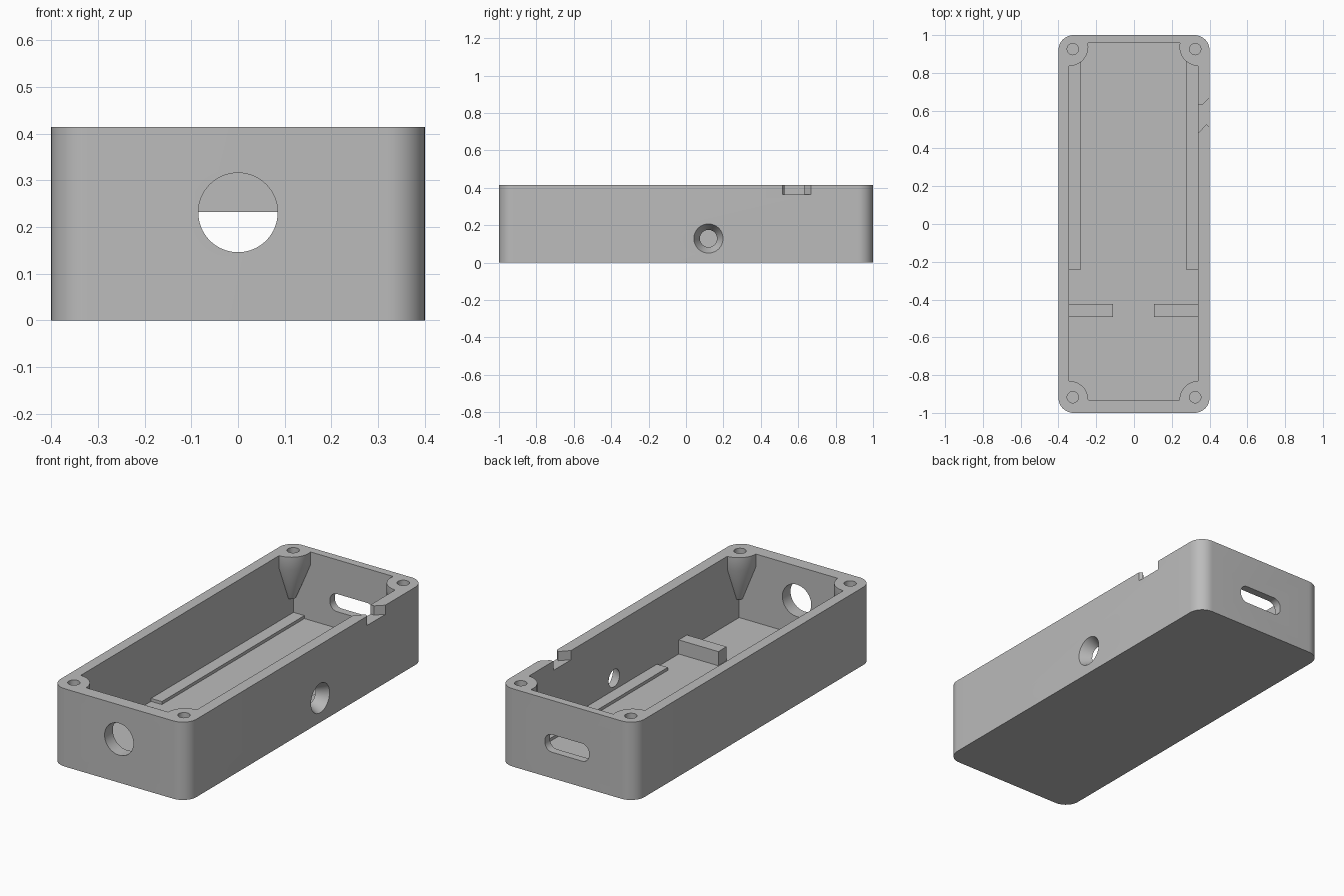
import bpy, bmesh, math
from mathutils import Matrix, Vector

if "Cube" in bpy.data.objects:
    bpy.data.objects.remove(bpy.data.objects["Cube"])

grey = bpy.data.materials.new("mid grey plastic")
grey.use_nodes = True
color = (0.5, 0.5, 0.5, 1)
grey.diffuse_color = color
grey.node_tree.nodes["Principled BSDF"].inputs["Base Color"].default_value = color

HEIGHT, FLOOR = 0.414, 0.05
LEFT, RIGHT, FRONT, BACK = -0.344, 0.339, -0.931, 0.958   # inner wall faces


def finish(name, bm):
    bmesh.ops.recalc_face_normals(bm, faces=bm.faces)
    mesh = bpy.data.meshes.new(name)
    bm.to_mesh(mesh)
    bm.free()
    mesh.materials.append(grey)
    obj = bpy.data.objects.new(name, mesh)
    bpy.context.collection.objects.link(obj)
    return obj


def prism(name, points, low, high, matrix=Matrix()):
    """Extrude a flat outline from low to high along local z."""
    bm = bmesh.new()
    face = bm.faces.new([bm.verts.new((x, y, low)) for x, y in points])
    side = bmesh.ops.extrude_face_region(bm, geom=[face])
    verts = [v for v in side["geom"] if isinstance(v, bmesh.types.BMVert)]
    bmesh.ops.translate(bm, verts=verts, vec=(0, 0, high - low))
    bm.transform(matrix)
    return finish(name, bm)


def box(name, x0, x1, y0, y1, z0, z1):
    return prism(name, [(x0, y0), (x1, y0), (x1, y1), (x0, y1)], z0, z1)


def rounded(width, height, radius, steps=12):
    """Outline of a rounded rectangle centred on the origin."""
    points = []
    for i, (sx, sy) in enumerate([(1, 1), (-1, 1), (-1, -1), (1, -1)]):
        for k in range(steps + 1):
            a = (i + k / steps) * math.pi / 2
            points.append((sx * (width / 2 - radius) + radius * math.cos(a),
                           sy * (height / 2 - radius) + radius * math.sin(a)))
    return points


def lathe(name, profile, matrix, steps=48):
    """Solid of revolution about local z from (radius, z) pairs."""
    bm = bmesh.new()
    rings = [[bm.verts.new((r * math.cos(a), r * math.sin(a), z))
              for a in (2 * math.pi * k / steps for k in range(steps))]
             for r, z in profile]
    for low, high in zip(rings, rings[1:]):
        for k in range(steps):
            n = (k + 1) % steps
            bm.faces.new((low[k], low[n], high[n], high[k]))
    bm.faces.new(rings[0])
    bm.faces.new(rings[-1])
    bm.transform(matrix)
    return finish(name, bm)


def cut(target, cutter):
    """Subtract the cutter, bake the result and discard the cutter."""
    mod = target.modifiers.new("cut", "BOOLEAN")
    mod.operation = "DIFFERENCE"
    mod.solver = "EXACT"
    mod.object = cutter
    bpy.context.view_layer.update()
    graph = bpy.context.evaluated_depsgraph_get()
    mesh = bpy.data.meshes.new_from_object(target.evaluated_get(graph))
    target.modifiers.clear()
    target.data = mesh
    bpy.data.objects.remove(cutter)


def at(x, y, z):
    return Matrix.Translation(Vector((x, y, z)))


# Outer shell and the inner cavity, which leaves tapered corner posts standing
shell = prism("enclosure_shell", rounded(0.8, 2, 0.08), 0, HEIGHT)
cavity = box("cavity_cutter", LEFT, RIGHT, FRONT, BACK, FLOOR, HEIGHT + 0.1)
for x in (-0.342, 0.341):
    for y in (-0.931, 0.937):
        cut(cavity, lathe("post", [(0.022, 0.155), (0.1, 0.345), (0.1, HEIGHT + 0.2)], at(x, y, 0)))
cut(shell, cavity)

# Screw holes in the corner posts
for x in (-0.324, 0.324):
    for y in (-0.917, 0.926):
        cut(shell, lathe("screw_cutter", [(0.03, 0.25), (0.03, HEIGHT + 0.1)], at(x, y, 0), 32))

# Round front hole, rounded back slot and tapered side hole
facing_y = Matrix.Rotation(math.pi / 2, 4, "X")
facing_x = Matrix.Rotation(math.pi / 2, 4, "Y")
cut(shell, lathe("front_cutter", [(0.085, -0.1), (0.085, 0.1)], at(0, -0.97, 0.231) @ facing_y, 64))
cut(shell, prism("slot_cutter", rounded(0.26, 0.094, 0.042), -0.1, 0.1, at(0, 0.98, 0.185) @ facing_y))
cut(shell, lathe("side_cutter", [(0.046, RIGHT - 0.05), (0.046, RIGHT), (0.078, 0.4), (0.078, 0.45)],
                 at(0, 0.12, 0.129) @ facing_x))

# Flared notch in the rim of the right wall
notch = [(0.3, 0.44), (0.383, 0.527), (0.4, 0.515), (0.45, 0.515),
         (0.45, 0.668), (0.4, 0.668), (0.36, 0.63), (0.3, 0.63)]
cut(shell, prism("notch_cutter", notch, 0.365, HEIGHT + 0.1))

# Low floor rails along the side walls and the two stop blocks
box("left_rail", LEFT - 0.01, -0.28, -0.24, BACK + 0.01, FLOOR - 0.01, 0.066)
box("right_rail", 0.275, RIGHT + 0.01, -0.24, BACK + 0.01, FLOOR - 0.01, 0.066)
box("left_stop_block", LEFT - 0.01, -0.111, -0.492, -0.423, FLOOR - 0.01, 0.125)
box("right_stop_block", 0.106, RIGHT + 0.01, -0.492, -0.423, FLOOR - 0.01, 0.125)

# Smooth the round surfaces while keeping crisp edges
bpy.ops.object.select_all(action="DESELECT")
shell.select_set(True)
bpy.context.view_layer.objects.active = shell
bpy.ops.object.shade_smooth_by_angle(angle=math.radians(25))
